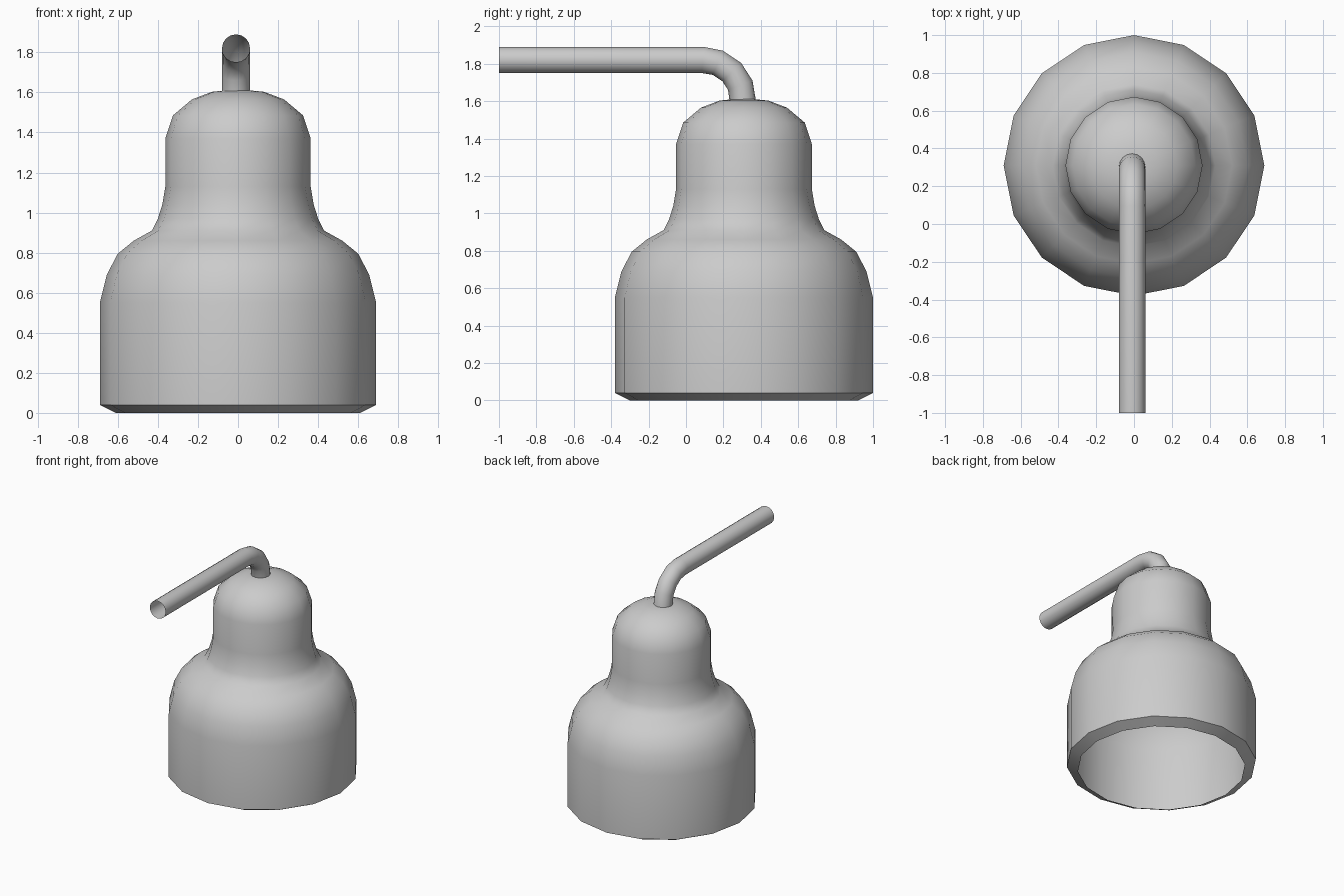
import bpy, bmesh, math
from mathutils import Matrix, Vector

cube = bpy.data.objects.get("Cube")
if cube:
    bpy.data.objects.remove(cube, do_unlink=True)

SHADE_Y = 0.31
SIDES = 16

grey = bpy.data.materials.new("light grey")
grey.use_nodes = True
grey.diffuse_color = (0.6, 0.6, 0.6, 1)
grey.node_tree.nodes["Principled BSDF"].inputs["Base Color"].default_value = (0.6, 0.6, 0.6, 1)


def skin(name, frames, angle, cap_end=False):
    """Join rings of vertices, each given as (radius, placement matrix)."""
    bm = bmesh.new()
    rings = []
    for radius, place in frames:
        steps = [2 * math.pi * i / SIDES for i in range(SIDES)]
        rings.append([bm.verts.new(place @ Vector((radius * math.cos(a), radius * math.sin(a), 0)))
                      for a in steps])
    for low, high in zip(rings, rings[1:]):
        for i in range(SIDES):
            j = (i + 1) % SIDES
            bm.faces.new((low[i], low[j], high[j], high[i]))
    if cap_end:
        bm.faces.new(rings[-1])
    mesh = bpy.data.meshes.new(name)
    bm.to_mesh(mesh)
    bm.free()
    mesh.materials.append(grey)
    obj = bpy.data.objects.new(name, mesh)
    bpy.context.collection.objects.link(obj)
    bpy.ops.object.select_all(action="DESELECT")
    obj.select_set(True)
    bpy.context.view_layer.objects.active = obj
    bpy.ops.object.shade_smooth_by_angle(angle=math.radians(angle))
    return obj


# Bell-shaped shade: turned-in lip, wide drum, shoulder, neck, domed crown
profile = [(0.61, 0), (0.69, 0.04), (0.69, 0.55), (0.655, 0.69), (0.6, 0.795),
           (0.52, 0.86), (0.43, 0.91), (0.4, 0.97), (0.378, 1.04), (0.363, 1.13),
           (0.363, 1.37), (0.325, 1.485), (0.23, 1.565), (0.13, 1.603), (0.06, 1.61)]
skin("lamp_shade", [(r, Matrix.Translation((0, SHADE_Y, z))) for r, z in profile], 40, cap_end=True)

# Bent hollow arm: rings along a path, each square to the path
path = [Vector((-0.01, y, z)) for y, z in
        [(0.305, 1.59), (0.29, 1.685), (0.245, 1.755), (0.17, 1.805), (0.09, 1.82), (-1, 1.82)]]
frames = []
for i, point in enumerate(path):
    before = (point - path[max(i - 1, 0)]).normalized()
    after = (path[min(i + 1, len(path) - 1)] - point).normalized()
    ahead = (before + after).normalized()
    side = Vector((1, 0, 0))
    up = ahead.cross(side)
    turn = Matrix((side, up, ahead)).transposed().to_4x4()
    frames.append((0.07, Matrix.Translation(point) @ turn))
skin("lamp_arm", frames, 50)
